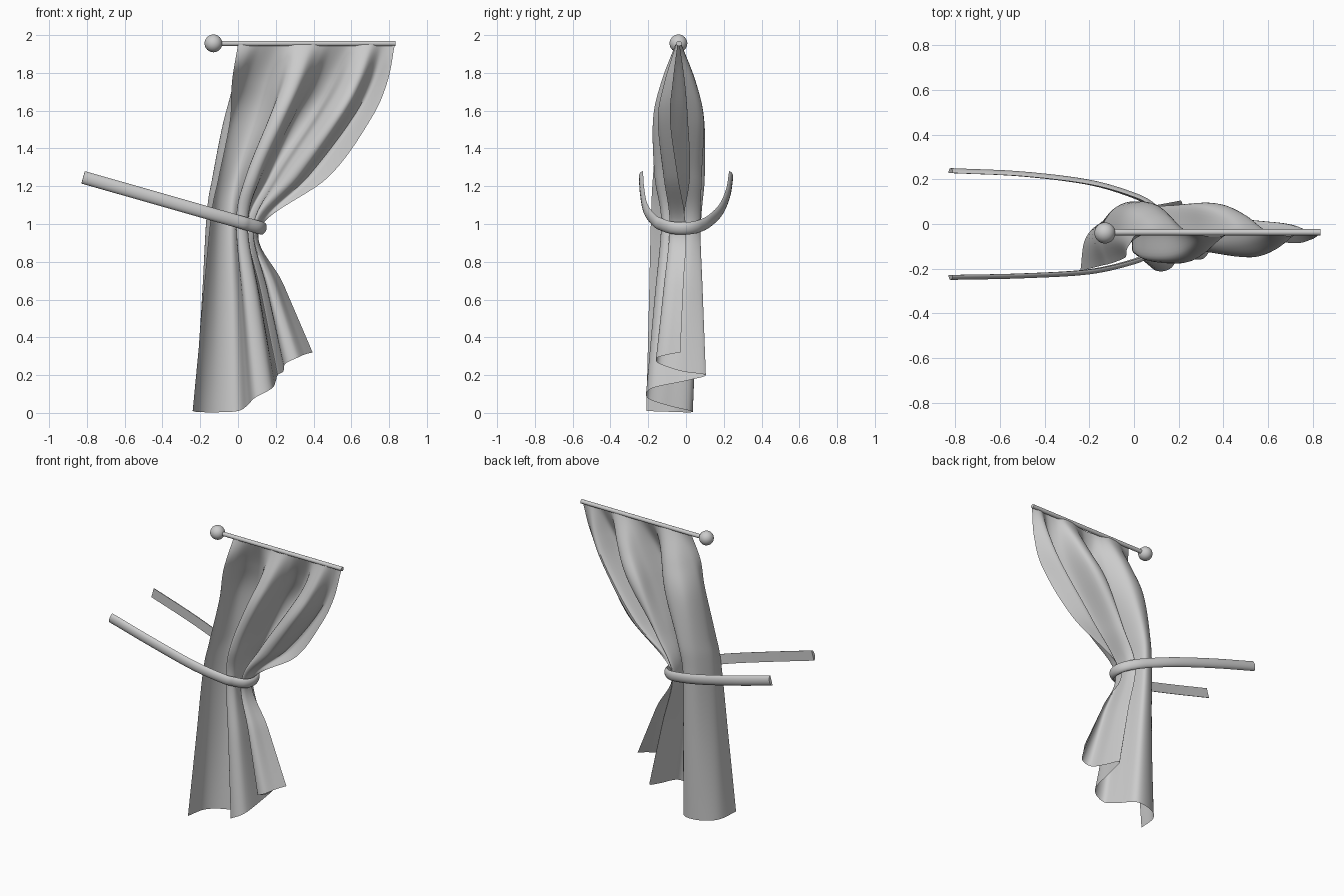
import bpy, bmesh, math
from mathutils import Vector

if "Cube" in bpy.data.objects:
    bpy.data.objects.remove(bpy.data.objects["Cube"])


def spline(pts, n):
    """Smooth Catmull-Rom resampling of a point list, n steps per span."""
    p = [Vector(q) for q in pts]
    p = [p[0] * 2 - p[1]] + p + [p[-1] * 2 - p[-2]]
    out = []
    for i in range(1, len(p) - 2):
        a, b, c, d = p[i - 1:i + 3]
        for k in range(n):
            t = k / n
            out.append(0.5 * (2 * b + (c - a) * t + (2 * a - 5 * b + 4 * c - d) * t * t
                              + (3 * b - a - 3 * c + d) * t ** 3))
    return out + [p[-2]]


def grid_object(name, rows, wrap=False, caps=False):
    """Skin a grid of points into a smooth mesh object."""
    bm = bmesh.new()
    vs = [[bm.verts.new(q) for q in r] for r in rows]
    w = len(rows[0])
    for r0, r1 in zip(vs, vs[1:]):
        for j in range(w if wrap else w - 1):
            k = (j + 1) % w
            bm.faces.new((r0[j], r0[k], r1[k], r1[j]))
    if caps:
        bm.faces.new(vs[0])
        bm.faces.new(vs[-1][::-1])
    bmesh.ops.recalc_face_normals(bm, faces=bm.faces)
    me = bpy.data.meshes.new(name)
    bm.to_mesh(me)
    bm.free()
    ob = bpy.data.objects.new(name, me)
    bpy.context.collection.objects.link(ob)
    smooth(ob)
    return ob


def smooth(ob):
    bpy.ops.object.select_all(action='DESELECT')
    ob.select_set(True)
    bpy.context.view_layer.objects.active = ob
    bpy.ops.object.shade_smooth_by_angle(angle=math.radians(45))


# Curtain fold profiles: pleat control points at several heights
upper = [(-.04, -.15), (-.075, -.06), (-.03, .065), (.09, .09), (.16, -.03), (.165, -.15), (.24, -.165),
         (.28, -.03), (.30, .08), (.39, .075), (.43, -.09), (.53, -.145), (.60, .01), (.70, -.085)]
middle = [(-.10, -.175), (-.135, -.06), (-.09, .06), (.0, .095), (.04, -.03), (.045, -.15), (.11, -.15),
          (.13, -.01), (.16, .08), (.20, .05), (.23, -.09), (.32, -.11), (.37, .02), (.48, -.045)]
waist = [(-.14, -.185), (-.165, -.07), (-.11, .05), (-.03, .075), (-.01, -.03), (-.005, -.125), (.05, -.11),
         (.045, 0), (.05, .075), (.08, .03), (.08, -.08), (.10, -.07), (.108, -.03), (.115, 0)]
hem = [(-.24, -.21, .01), (-.215, -.06, .005), (-.12, .02, .003), (0, .025, .01), (.05, -.10, .04),
       (.09, -.205, .08), (.18, -.18, .13), (.20, .0, .17), (.21, .105, .20), (.24, -.02, .22),
       (.25, -.14, .26), (.31, -.155, .29), (.355, -.09, .31), (.395, -.03, .32)]
upper = [Vector((x, y, 1.55)) for x, y in upper]
middle = [Vector((x, y, 1.25)) for x, y in middle]
waist = [Vector((x, y, .985 - .28 * (x - .08))) for x, y in waist]
hem = [Vector(q) for q in hem]
last = len(upper) - 1
top = [Vector((.83 * i / last, -.04 + .12 * (q.y + .04), 1.95)) for i, q in enumerate(upper)]
shoulder = []
for i, (a, b) in enumerate(zip(top, upper)):
    f = i / last
    q = a.lerp(b, .5)
    q.x += .025 * f - .012 * (1 - f) ** 4
    q.y = -.04 + .68 * (b.y + .04)
    shoulder.append(q)
lower = [a.lerp(b, .45) for a, b in zip(waist, hem)]
columns = list(zip(top, shoulder, upper, middle, waist, lower, hem))
columns = [spline(c, 10) for c in columns]
rows = [spline(r, 7) for r in zip(*columns)]
for r in rows:
    for q in r:
        q.z = max(q.z, 0)
grid_object("curtain", rows)

# Tieback: half-round strap swept along a sloping U
path = [(-.82, .237), (-.5, .222), (-.2, .185), (0, .127), (.085, .08), (.127, .03), (.137, -.03),
        (.115, -.09), (.06, -.135), (0, -.167), (-.2, -.212), (-.5, -.23), (-.82, -.237)]
path = spline([(x, y, 1.247 - .285 * (x + .82)) for x, y in path], 8)
section = [(-.009 + .022 * math.sin(a), .034 * math.cos(a)) for a in [math.pi * i / 12 for i in range(13)]]
rings = []
for i, p in enumerate(path):
    t = (path[min(i + 1, len(path) - 1)] - path[max(i - 1, 0)]).normalized()
    slope_up = Vector((.285, 0, 1)).normalized()
    out = slope_up.cross(t).normalized()
    rings.append([p + out * a + slope_up * b for a, b in section])
grid_object("tieback", rings, wrap=True, caps=True)

# Curtain rod and ball finial
bpy.ops.mesh.primitive_cylinder_add(vertices=24, radius=.014, depth=.963, location=(.3515, -.037, 1.956),
                                    rotation=(0, math.pi / 2, 0))
bpy.context.object.name = "curtain_rod"
smooth(bpy.context.object)
bpy.ops.mesh.primitive_uv_sphere_add(segments=32, ring_count=16, radius=.047, location=(-.13, -.04, 1.956))
bpy.context.object.name = "rod_finial"
smooth(bpy.context.object)
